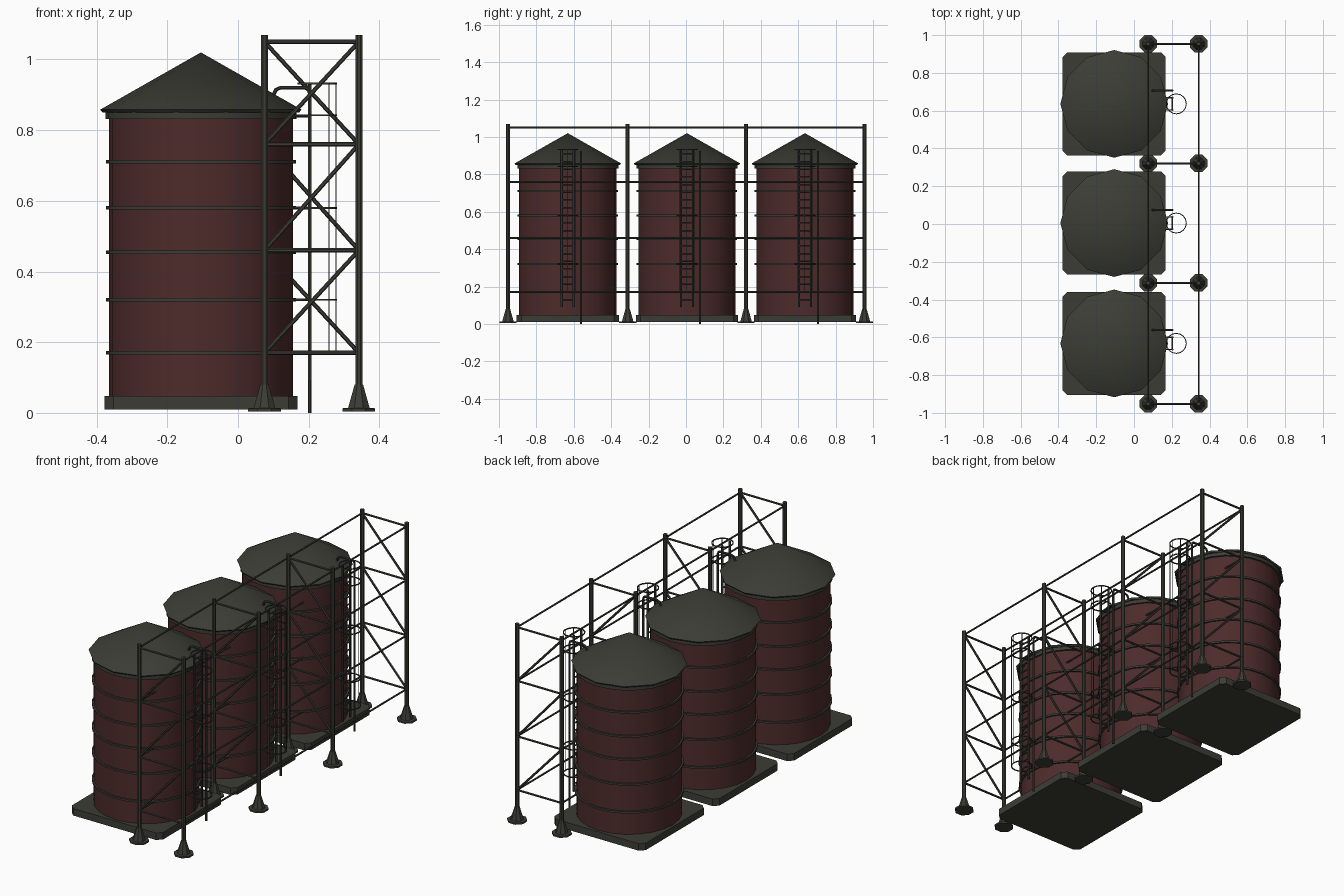
import bpy, bmesh, math
from mathutils import Vector

if "Cube" in bpy.data.objects:
    bpy.data.objects.remove(bpy.data.objects["Cube"], do_unlink=True)


def material(name, colour):
    m = bpy.data.materials.new(name)
    m.use_nodes = True
    m.diffuse_color = (*colour, 1)
    m.node_tree.nodes["Principled BSDF"].inputs["Base Color"].default_value = (*colour, 1)
    return m


STEEL = material("dark olive steel", (0.046, 0.046, 0.037))
RED = material("barn red", (0.075, 0.024, 0.024))


def finish(name, bm, mat, smooth=True):
    bmesh.ops.recalc_face_normals(bm, faces=bm.faces)
    me = bpy.data.meshes.new(name)
    bm.to_mesh(me)
    bm.free()
    me.materials.append(mat)
    ob = bpy.data.objects.new(name, me)
    bpy.context.collection.objects.link(ob)
    if smooth:
        bpy.ops.object.select_all(action="DESELECT")
        ob.select_set(True)
        bpy.context.view_layer.objects.active = ob
        bpy.ops.object.shade_smooth_by_angle(angle=math.radians(35))
    return ob


def lathe(bm, profile, x, y, sides, turn=0.0):
    """Closed solid of revolution from (radius, height) pairs."""
    rings = []
    for r, z in profile:
        if r == 0:
            rings.append([bm.verts.new((x, y, z))])
            continue
        angles = [turn + math.tau * i / sides for i in range(sides)]
        rings.append([bm.verts.new((x + r * math.cos(a), y + r * math.sin(a), z)) for a in angles])
    for a, b in zip(rings, rings[1:]):
        for i in range(sides):
            j = (i + 1) % sides
            if len(b) == 1:
                bm.faces.new((a[i], a[j], b[0]))
            else:
                bm.faces.new((a[i], a[j], b[j], b[i]))
    for ring in (rings[0], rings[-1]):
        if len(ring) > 1:
            bm.faces.new(ring)


def tube(bm, path, r, sides=6, closed=False):
    """Sweep a polygon along a path of points."""
    pts = [Vector(p) for p in path]
    n = len(pts)
    rings = []
    for i, p in enumerate(pts):
        before = pts[i - 1] if closed or i else p
        after = pts[(i + 1) % n] if closed or i < n - 1 else p
        d = (after - before).normalized()
        up = Vector((0, 0, 1)) if abs(d.z) < 0.95 else Vector((0, 1, 0))
        u = d.cross(up).normalized()
        v = u.cross(d)
        angles = [math.tau * (k + 0.5) / sides for k in range(sides)]
        rings.append([bm.verts.new(p + r * (u * math.cos(a) + v * math.sin(a))) for a in angles])
    pairs = list(zip(rings, rings[1:])) + ([(rings[-1], rings[0])] if closed else [])
    for a, b in pairs:
        for k in range(sides):
            m = (k + 1) % sides
            bm.faces.new((a[k], a[m], b[m], b[k]))
    if not closed:
        bm.faces.new(rings[0])
        bm.faces.new(rings[-1])


TANK_X = -0.105
TANK_R = 0.26
BANDS = (0.17, 0.32, 0.455, 0.58, 0.71)


def build_tank(tag, y):
    # Concrete slab with clipped corners
    h, c = 0.273, 0.025
    bm = bmesh.new()
    corner = [(h, -h + c), (h, h - c), (h - c, h), (-h + c, h),
              (-h, h - c), (-h, -h + c), (-h + c, -h), (h - c, -h)]
    base = bm.faces.new([bm.verts.new((TANK_X + a, y + b, 0.01)) for a, b in corner])
    top = bmesh.ops.extrude_face_region(bm, geom=[base])["geom"]
    bmesh.ops.translate(bm, vec=(0, 0, 0.038), verts=[v for v in top if isinstance(v, bmesh.types.BMVert)])
    finish(tag + "_base_slab", bm, STEEL, False)

    # Wall
    bm = bmesh.new()
    lathe(bm, [(TANK_R, 0.045), (TANK_R, 0.855)], TANK_X, y, 24)
    finish(tag + "_wall", bm, RED)

    # Hoop bands and the collar under the eave
    bm = bmesh.new()
    for z in BANDS:
        lathe(bm, [(0.255, z - 0.005), (0.269, z - 0.005), (0.269, z + 0.005), (0.255, z + 0.005)],
              TANK_X, y, 24)
    lathe(bm, [(0.255, 0.831), (0.27, 0.831), (0.27, 0.855), (0.255, 0.855)], TANK_X, y, 24)
    finish(tag + "_bands", bm, STEEL)

    # Conical roof
    bm = bmesh.new()
    lathe(bm, [(0.278, 0.85), (0.285, 0.858), (0, 1.02)], TANK_X, y, 12)
    finish(tag + "_roof", bm, STEEL)

    # Ladder
    bm = bmesh.new()
    for s in (-1, 1):
        tube(bm, [(0.203, y + s * 0.032, 0.09), (0.203, y + s * 0.032, 0.935)], 0.006)
    for i in range(20):
        z = 0.13 + i * 0.041
        tube(bm, [(0.203, y - 0.032, z), (0.203, y + 0.032, z)], 0.004)
    for z in (0.17, 0.32, 0.58, 0.84):
        for s in (-1, 1):
            tube(bm, [(0.13, y + s * 0.032, z), (0.203, y + s * 0.032, z)], 0.004)
    finish(tag + "_ladder", bm, STEEL)

    # Safety cage
    bm = bmesh.new()
    for z in (0.172, 0.32, 0.58, 0.842, 0.932):
        ring = [math.tau * i / 16 for i in range(16)]
        tube(bm, [(0.224 + 0.053 * math.cos(a), y + 0.053 * math.sin(a), z) for a in ring],
             0.0035, 4, True)
    for a in (-0.9, 0, 0.9):
        p = (0.224 + 0.053 * math.cos(a), y + 0.053 * math.sin(a))
        tube(bm, [(*p, 0.17), (*p, 0.932)], 0.002, 4)
    finish(tag + "_ladder_cage", bm, STEEL)

    # Fill pipe bending over the eave
    bm = bmesh.new()
    p = y + 0.07
    tube(bm, [(0.203, p, 0), (0.203, p, 0.905), (0.199, p, 0.916), (0.19, p, 0.92),
              (0.12, p, 0.92), (0.108, p, 0.915), (0.098, p, 0.895)], 0.006, 8)
    finish(tag + "_fill_pipe", bm, STEEL)


for tag, y in (("front_tank", -0.632), ("middle_tank", 0.005), ("back_tank", 0.636)):
    build_tank(tag, y)

# Steel frame
INNER, OUTER = 0.075, 0.342
FRAMES = (-0.952, -0.312, 0.321, 0.954)
LEVELS = (0.17, 0.46, 0.76, 1.05)

posts, feet, beams, braces, rails = (bmesh.new() for _ in range(5))
for n, y in enumerate(FRAMES):
    for x in (INNER, OUTER):
        lathe(posts, [(0.011, 0.03), (0.011, 1.07)], x, y, 8, math.pi / 8)
        lathe(feet, [(0.05, 0.004), (0.05, 0.013), (0.033, 0.014), (0.013, 0.08)],
              x, y, 8, math.pi / 8)
    for z in LEVELS:
        tube(beams, [(INNER, y, z), (OUTER, y, z)], 0.006)
    # Braces lean the other way on the rear frames
    lo, hi = (INNER, OUTER) if n < 2 else (OUTER, INNER)
    for z0, z1 in zip(LEVELS, LEVELS[1:]):
        tube(braces, [(lo, y, z0), (hi, y, z1)], 0.006)
for x in (INNER, OUTER):
    for z in LEVELS:
        tube(rails, [(x, FRAMES[0], z), (x, FRAMES[-1], z)], 0.005)

finish("frame_posts", posts, STEEL)
finish("frame_feet", feet, STEEL, False)
finish("frame_cross_beams", beams, STEEL)
finish("frame_diagonal_braces", braces, STEEL)
finish("frame_long_rails", rails, STEEL)
